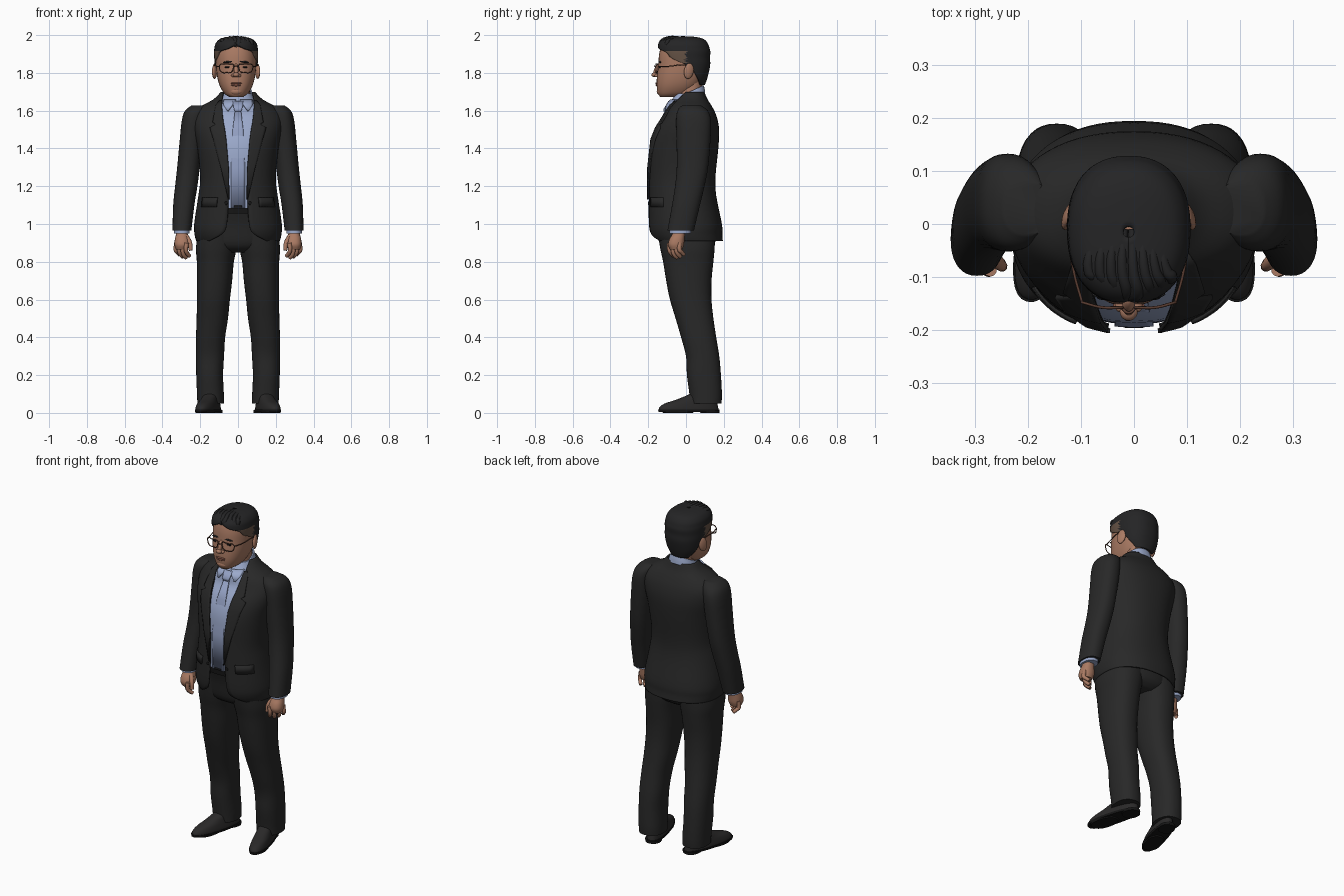
import bpy, math
from mathutils import Vector

if "Cube" in bpy.data.objects:
    bpy.data.objects.remove(bpy.data.objects["Cube"])

POW = 2.3      # squareness of the cross-sections
SIDES = (("left", 1), ("right", -1))


def material(name, *rgb):
    m = bpy.data.materials.new(name)
    m.use_nodes = True
    m.diffuse_color = (*rgb, 1)
    node = m.node_tree.nodes["Principled BSDF"]
    node.inputs["Base Color"].default_value = (*rgb, 1)
    node.inputs["Roughness"].default_value = 0.8
    return m


SUIT = material("charcoal suit", .021, .021, .021)
HAIR = material("black hair", .018, .018, .019)
TEMPLE = material("short temple hair", .13, .085, .06)
SHOE = material("black leather", .023, .022, .022)
SHIRT = material("pale blue shirt", .33, .4, .6)
TIE = material("blue tie", .29, .35, .54)
SKIN = material("skin", .4, .195, .125)
LIP = material("lips", .28, .11, .075)
FRAME = material("brown frame", .1, .045, .03)
DARK = material("dark trim", .008, .008, .008)


def add(name, verts, faces, mat, thick=0):
    me = bpy.data.meshes.new(name)
    me.from_pydata(verts, [], faces)
    me.materials.append(mat)
    ob = bpy.data.objects.new(name, me)
    bpy.context.collection.objects.link(ob)
    if thick:
        mod = ob.modifiers.new("thickness", "SOLIDIFY")
        mod.thickness, mod.offset = thick, -1
    return ob


def smooth_rings(rings, steps=4):
    """Catmull-Rom through the rings (x, y, z, rx, ry, gap angle)."""
    rs = [Vector(tuple(r) + (0,) * (6 - len(r))) for r in rings]
    out = []
    for i in range(len(rs) - 1):
        a, b, c, d = rs[max(i - 1, 0)], rs[i], rs[i + 1], rs[min(i + 2, len(rs) - 1)]
        for k in range(steps):
            t = k / steps
            out.append(b + ((c - a) * t + (2 * a - 5 * b + 4 * c - d) * t**2
                            + (3 * b - a - 3 * c + d) * t**3) / 2)
    return out + [rs[-1]]


def loft(name, rings, mat, n=36, thick=0, side=1, tilt=0):
    """Stack super-elliptic rings; a gap angle leaves them open at the front."""
    rs = smooth_rings(rings)
    is_open = any(r[5] > 0 for r in rs)
    cols = n + 1 if is_open else n
    verts, faces = [], []
    for x, y, z, rx, ry, gap in rs:
        gap = max(gap, 0)
        for i in range(cols):
            t = gap + (2 * math.pi - 2 * gap) * i / n
            s, c = math.sin(t), math.cos(t)
            py = y - math.copysign(abs(c) ** (2 / POW), c) * ry
            verts.append((x * side + math.copysign(abs(s) ** (2 / POW), s) * rx, py, z + tilt * py))
    for j in range(len(rs) - 1):
        for i in range(n):
            k = (i + 1) % cols
            faces.append((j * cols + i, j * cols + k, (j + 1) * cols + k, (j + 1) * cols + i))
    if not thick:
        faces.append(tuple(reversed(range(cols))))
        faces.append(tuple(range(len(verts) - cols, len(verts))))
    return add(name, verts, faces, mat, thick)


def front_y(rings, x, z):
    """Front surface of a loft at x, z."""
    rs = smooth_rings(rings)
    for a, b in zip(rs, rs[1:]):
        if a[2] <= z <= b[2]:
            r = a.lerp(b, (z - a[2]) / (b[2] - a[2]))
            return r[1] - r[4] * max(0, 1 - min(1, abs((x - r[0]) / r[3])) ** POW) ** (1 / POW)
    return rs[-1][1] - rs[-1][4]


def strip(name, rows, rings, mat, lift=.007, side=1, n=6):
    """Thin cloth plate lying on a loft; rows are (z, inner x, outer x)."""
    verts, faces = [], []
    for z, a, b in rows:
        for i in range(n + 1):
            x = a + (b - a) * i / n
            verts.append((x * side, front_y(rings, x, z) - lift, z))
    w = n + 1
    for j in range(len(rows) - 1):
        for i in range(n):
            f = (j * w + i, j * w + i + 1, (j + 1) * w + i + 1, (j + 1) * w + i)
            faces.append(f if side > 0 else f[::-1])
    return add(name, verts, faces, mat, .009)


def ball(name, loc, size, mat, rot=(0, 0, 0)):
    bpy.ops.mesh.primitive_uv_sphere_add(segments=20, ring_count=12, location=loc, rotation=rot)
    ob = bpy.context.object
    ob.name, ob.scale = name, size
    ob.data.materials.append(mat)
    return ob


def tube(name, pts, radius, mat, cyclic=False, taper=1):
    cu = bpy.data.curves.new(name, "CURVE")
    cu.dimensions, cu.bevel_depth, cu.bevel_resolution = "3D", radius, 3
    cu.use_fill_caps, cu.resolution_u = True, 5
    sp = cu.splines.new("BEZIER")
    sp.bezier_points.add(len(pts) - 1)
    for i, (bp, p) in enumerate(zip(sp.bezier_points, pts)):
        bp.co, bp.handle_left_type, bp.handle_right_type = p, "AUTO", "AUTO"
        bp.radius = 1 + (taper - 1) * i / (len(pts) - 1)
    sp.use_cyclic_u = cyclic
    cu.materials.append(mat)
    ob = bpy.data.objects.new(name, cu)
    bpy.context.collection.objects.link(ob)
    bpy.ops.object.select_all(action="DESELECT")
    ob.select_set(True)
    bpy.context.view_layer.objects.active = ob
    bpy.ops.object.convert(target="MESH")


# Jacket: open shell, the last value is the half width of the front opening
body = [(0, .01, .91, .222, .185, .15), (0, 0, .945, .23, .192, .085), (0, -.005, 1, .232, .195, .06),
        (0, -.02, 1.15, .21, .18, .05), (0, -.022, 1.25, .2, .178, .05), (0, -.012, 1.4, .215, .183, .06),
        (0, .005, 1.5, .235, .17, .072), (0, .02, 1.57, .235, .142, .083), (0, .022, 1.62, .2, .117, .088),
        (0, .027, 1.66, .13, .087, .085), (0, .035, 1.7, .09, .062, .078)]
jacket = [(*r[:5], math.asin((r[5] / r[3]) ** (POW / 2))) for r in body]
loft("jacket", jacket, SUIT, n=56, thick=.009)
lapel = [(1.13, .046, .052), (1.3, .05, .092), (1.45, .063, .132), (1.51, .071, .15), (1.53, .075, .118),
         (1.54, .077, .135), (1.58, .082, .128), (1.63, .086, .118), (1.655, .084, .1)]

# Shirt, collar and tie
shirt = [(0, -.012, 1.08, .19, .172)]
shirt += [(x, y, z, rx - .012, ry - .011) for x, y, z, rx, ry, g in body if 1.1 < z < 1.6]
shirt += [(0, .01, 1.62, .135, .112), (0, .008, 1.65, .095, .088), (0, .015, 1.69, .072, .07)]
loft("shirt", shirt, SHIRT)
loft("shirt_collar", [(0, .01, 1.645, .09, .092), (0, .014, 1.67, .08, .085), (0, .017, 1.692, .074, .077)],
     SHIRT, thick=.008, tilt=.45)
strip("tie", [(1.085, -.036, .036), (1.3, -.037, .037), (1.5, -.028, .028), (1.6, -.016, .016)], shirt, TIE)
strip("tie_knot", [(1.595, -.016, .016), (1.61, -.022, .022), (1.65, -.028, .028)], shirt, TIE, .014)

# Trousers seat and belt
loft("trouser_seat", [(0, .01, .85, .1, .1), (0, .007, .89, .19, .145), (0, 0, 1, .2, .16),
                      (0, -.01, 1.085, .195, .176)], SUIT)
loft("belt", [(0, -.01, 1.055, .197, .177), (0, -.01, 1.085, .197, .179)], DARK)
strip("belt_buckle", [(1.055, -.02, .02), (1.088, -.02, .02)], shirt, DARK, .012)

arm = [(.297, -.028, .965, .05, .07), (.287, 0, 1.1, .056, .074), (.274, .02, 1.2, .059, .078),
       (.262, .034, 1.3, .06, .083), (.246, .04, 1.45, .062, .09), (.236, .04, 1.55, .061, .092),
       (.222, .035, 1.6, .058, .08), (.2, .03, 1.628, .045, .05)]
leg = [(.145, .105, .05, .07, .083), (.146, .104, .1, .071, .086), (.15, .095, .2, .071, .09),
       (.148, .088, .3, .074, .088), (.145, .067, .4, .077, .093), (.136, .045, .5, .083, .1),
       (.13, .025, .6, .087, .11), (.124, .015, .7, .093, .12), (.12, .012, .8, .098, .133),
       (.114, .007, .88, .108, .145), (.1, 0, 1, .105, .155)]
palm = [(.298, -.052, .865, .03, .032), (.296, -.053, .89, .04, .042), (.296, -.048, .92, .038, .04),
        (.297, -.038, .95, .03, .033), (.297, -.032, .99, .028, .034)]
shoe = [(0, 0, .015, .05, .163), (0, 0, .03, .049, .16), (0, .012, .05, .045, .143),
        (0, .04, .07, .041, .108), (0, .075, .1, .038, .07), (0, .08, .12, .036, .06)]
for label, s in SIDES:
    loft(label + "_sleeve", arm, SUIT, side=s)
    loft(label + "_shirt_cuff", [(.297, -.031, .95, .041, .056), (.297, -.029, .98, .042, .058)], SHIRT, side=s)
    loft(label + "_trouser_leg", leg, SUIT, side=s)
    strip(label + "_lapel", lapel, jacket, SUIT, .009, s)
    strip(label + "_pocket_flap", [(1.09, .115, .195), (1.14, .11, .19)], jacket, SUIT, .008, s)
    strip(label + "_collar_leaf", [(1.6, .052, .058), (1.63, .03, .078), (1.66, .012, .078)], shirt, SHIRT, .011, s)
    ball(label + "_button", (.063 * s, front_y(jacket, .063, 1.11) - .003, 1.11), (.009, .004, .009), DARK)

    # Hand: palm, four curled fingers and a thumb
    loft(label + "_palm", palm, SKIN, side=s)
    for i, finger in enumerate(("index", "middle", "ring", "little")):
        x, y, drop = .272 + .018 * i, -.087 + .018 * i, (.01, 0, .005, .017)[i]
        tube(f"{label}_{finger}_finger", [(x * s, y, .9), ((x + .003) * s, y, .86),
             ((x - .003) * s, y + .008, .835 + drop), ((x - .016) * s, y + .022, .82 + drop)], .0125, SKIN, taper=.8)
    tube(label + "_thumb", [(.275 * s, -.055, .935), (.255 * s, -.075, .9), (.25 * s, -.08, .86)], .014, SKIN, taper=.75)

    # Shoe with sole and heel
    for part, rings in (("shoe", shoe), ("shoe_sole", [(0, 0, .006, .051, .166), (0, 0, .018, .053, .168)]),
                        ("shoe_heel", [(0, .115, 0, .044, .05), (0, .115, .015, .045, .051)]),
                        ("shoe_tread", [(0, -.06, 0, .046, .08), (0, -.06, .01, .049, .09)])):
        ob = loft(f"{label}_{part}", rings, SHOE if part == "shoe" else DARK)
        ob.location, ob.rotation_euler = (.158 * s, .015, 0), (0, 0, .27 * s)

# Head and neck
HX = -.01
head = [(HX, -.085, 1.672, .035, .05), (HX, -.06, 1.69, .062, .088), (HX, -.042, 1.73, .086, .113),
        (HX, -.028, 1.78, .1, .126), (HX, -.017, 1.84, .106, .13), (HX, -.012, 1.9, .106, .13),
        (HX, -.01, 1.95, .093, .115), (HX, -.01, 1.98, .05, .07)]
loft("head", head, SKIN)
loft("neck", [(0, .02, 1.63, .066, .066), (0, .02, 1.7, .064, .064), (HX, .025, 1.78, .07, .065)], SKIN)

# Hair: cap open over the face, cropped temples, swept-up locks
cap = [(HX, .03, 1.735, .07, .07, 2.2), (HX, .015, 1.78, .1, .1, 1.95), (HX, .003, 1.84, .113, .125, 1.6),
       (HX, -.007, 1.88, .116, .134, 1.05), (HX, -.01, 1.91, .117, .139, .85), (HX, -.013, 1.93, .115, .138, .3),
       (HX, -.015, 1.955, .109, .131, 0), (HX, -.015, 1.978, .088, .11, 0), (HX, -.015, 1.99, .05, .07, 0),
       (HX, -.015, 1.994, .01, .01, 0)]
hair = loft("hair", cap, HAIR, n=48, thick=.014)
hair.data.materials.append(TEMPLE)
for p in hair.data.polygons:
    p.material_index = int(p.center.y < 0 and p.center.z < 1.915)
for i in range(8):
    u = -.075 + .021 * i
    tube(f"hair_lock_{i + 1}", [(HX + u, -.137 + abs(u) * .5, 1.94), (HX + u + .008, -.135 + abs(u) * .5, 1.963),
         (HX + u, -.09, 1.985 - u * u * 2.5), (HX + u * .8, -.01, 1.982 - u * u * 2)], .014, HAIR, taper=.6)

# Face: nose, mouth, brows, eyes, ears and glasses
ball("nose_bridge", (HX, -.155, 1.815), (.012, .014, .036), SKIN, (-.35, 0, 0))
ball("nose_tip", (HX, -.166, 1.79), (.017, .017, .013), SKIN)
ball("upper_lip", (HX, -.154, 1.745), (.03, .008, .005), LIP)
ball("lower_lip", (HX, -.153, 1.735), (.026, .008, .006), LIP)
ball("chin", (HX, -.135, 1.702), (.034, .02, .02), SKIN)
for label, s in SIDES:
    ex = HX + .044 * s
    ball(label + "_nostril_wing", (HX + .016 * s, -.155, 1.786), (.01, .012, .009), SKIN)
    ball(label + "_eye", (ex, front_y(head, ex, 1.83) + .002, 1.83), (.017, .006, .005), DARK)
    ball(label + "_eyebrow", (ex, front_y(head, ex, 1.858), 1.858), (.026, .005, .005), HAIR, (0, .1 * s, .2 * s))
    ball(label + "_ear", (HX + .113 * s, .015, 1.81), (.012, .027, .042), SKIN, (-.2, 0, .35 * s))
    rim = [(-.036, .017), (0, .021), (.036, .017), (.038, 0), (.028, -.02), (0, -.024), (-.026, -.02), (-.035, 0)]
    tube(label + "_lens_rim", [(HX + (.05 + a) * s, -.158 + .25 * max(0, a), 1.825 + b) for a, b in rim],
         .0027, FRAME, cyclic=True)
    tube(label + "_temple_arm", [(HX + .088 * s, -.149, 1.835), (HX + .104 * s, -.09, 1.835),
         (HX + .115 * s, 0, 1.84), (HX + .114 * s, .03, 1.82)], .0027, FRAME)
tube("glasses_bridge", [(HX - .014, -.158, 1.832), (HX, -.168, 1.836), (HX + .014, -.158, 1.832)], .0027, FRAME)

# Smooth shading with crisp edges
for ob in bpy.context.scene.objects:
    ob.select_set(ob.type == "MESH")
bpy.context.view_layer.objects.active = hair
bpy.ops.object.shade_smooth_by_angle(angle=math.radians(45))
